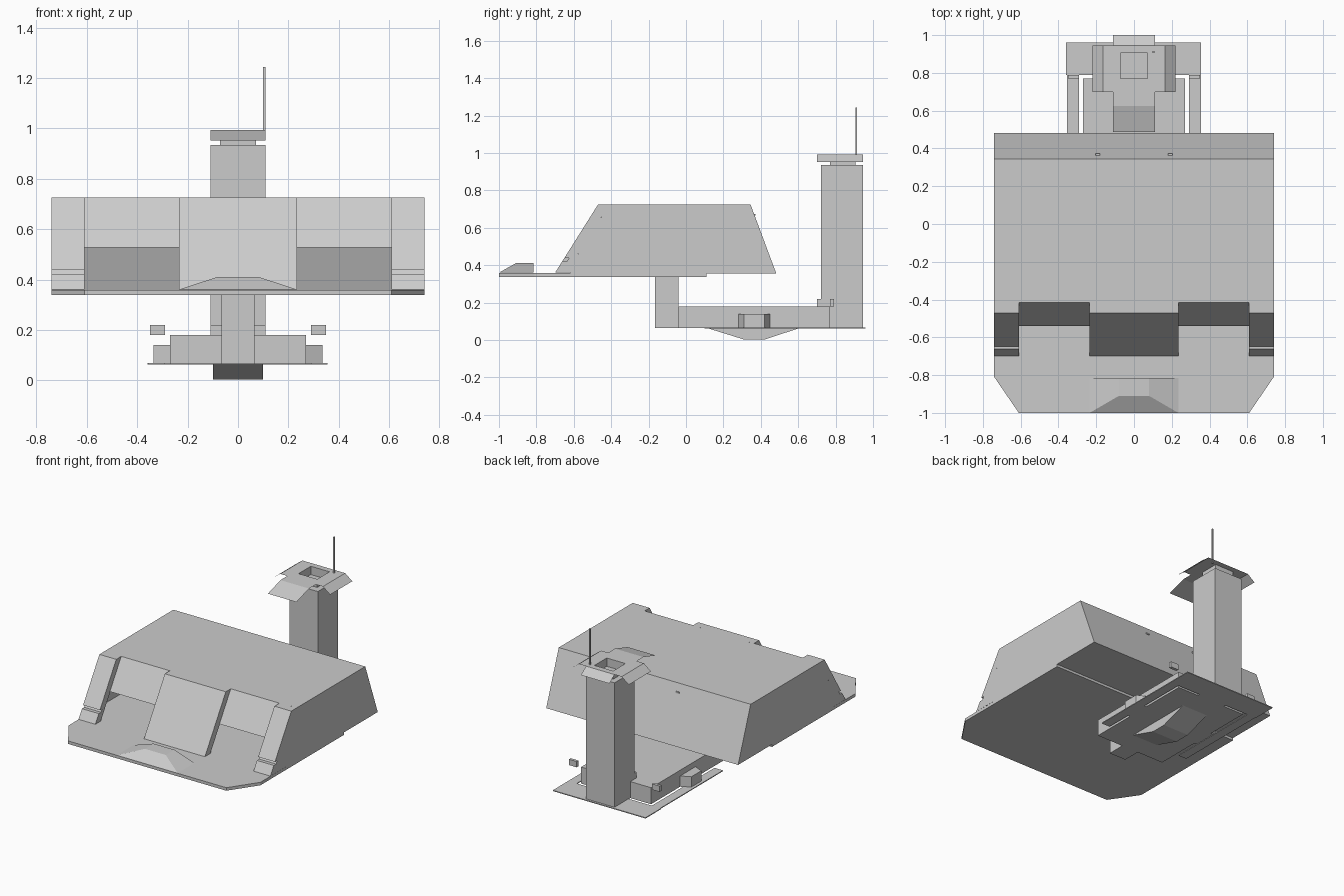
import bpy, bmesh
from mathutils import Vector

if "Cube" in bpy.data.objects:
    bpy.data.objects.remove(bpy.data.objects["Cube"])


def finish(name, bm):
    bmesh.ops.recalc_face_normals(bm, faces=bm.faces[:])
    me = bpy.data.meshes.new(name)
    bm.to_mesh(me)
    bm.free()
    ob = bpy.data.objects.new(name, me)
    bpy.context.collection.objects.link(ob)
    return ob


def sheet(name, polys):
    """Open surface made from a few polygons."""
    bm = bmesh.new()
    for p in polys:
        bm.faces.new([bm.verts.new(v) for v in p])
    bmesh.ops.remove_doubles(bm, verts=bm.verts[:], dist=0.0005)
    return finish(name, bm)


def prism(name, base, offset):
    """Solid made by moving a flat polygon along an offset."""
    bm = bmesh.new()
    f = bm.faces.new([bm.verts.new(v) for v in base])
    r = bmesh.ops.extrude_face_region(bm, geom=[f], use_keep_orig=True)
    vs = [g for g in r["geom"] if isinstance(g, bmesh.types.BMVert)]
    bmesh.ops.translate(bm, verts=vs, vec=Vector(offset))
    return finish(name, bm)


def box(name, x0, x1, y0, y1, z0, z1):
    return prism(name, [(x0, y0, z0), (x1, y0, z0), (x1, y1, z0), (x0, y1, z0)],
                 (0, 0, z1 - z0))


def side_prism(name, yz, x0, x1):
    return prism(name, [(x0, y, z) for y, z in yz], (x1 - x0, 0, 0))


def front_y(z):
    return -0.70 + (z - 0.36) * 0.63


def sloped_slab(name, x0, x1, z0, z1, near=0.0, far=0.06):
    side_prism(name, [(front_y(z0) + near, z0), (front_y(z1) + near, z1),
                      (front_y(z1) + far, z1), (front_y(z0) + far, z0)], x0, x1)


# Landing plate with chamfered front corners
prism("landing_plate", [(-0.61, -1, 0.338), (0.61, -1, 0.338), (0.74, -0.81, 0.338),
                        (0.74, 0.11, 0.338), (-0.74, 0.11, 0.338), (-0.74, -0.81, 0.338)],
      (0, 0, 0.021))

# Raised bump on the front lip, open at the back
a, b, c, d = (-0.235, -1, 0.36), (0.235, -1, 0.36), (0.235, -0.815, 0.36), (-0.235, -0.815, 0.36)
e, f, g, h = (-0.08, -0.91, 0.411), (0.08, -0.91, 0.411), (0.08, -0.815, 0.411), (-0.08, -0.815, 0.411)
sheet("lip_bump", [(a, b, f, e), (b, c, g, f), (d, a, e, h), (e, f, g, h)])

# Hollow hangar shell: roof, back wall, side walls and rear floor
W, T = 0.74, 0.725
sheet("hangar_shell", [
    [(-W, -0.41, T), (W, -0.41, T), (W, 0.345, T), (-W, 0.345, T)],
    [(-W, 0.345, T), (W, 0.345, T), (W, 0.483, 0.355), (-W, 0.483, 0.355)],
    [(-W, 0.483, 0.355), (W, 0.483, 0.355), (W, 0.11, 0.355), (-W, 0.11, 0.355)],
    *[[(s, -0.64, 0.36), (s, -0.41, T), (s, 0.345, T), (s, 0.483, 0.355), (s, 0.11, 0.355)]
      for s in (-W, W)]])

# Sloped front panels with two open bays
sloped_slab("centre_front_panel", -0.235, 0.235, 0.36, T)
for s, side in ((-1, "left"), (1, "right")):
    sloped_slab(side + "_front_pillar", s * 0.61, s * W, 0.44, T)
    sloped_slab(side + "_pillar_groove", s * 0.61, s * W, 0.42, 0.44, 0.025)
    sloped_slab(side + "_pillar_foot", s * 0.61, s * W, 0.36, 0.42)
    sloped_slab(side + "_bay_header", s * 0.235, s * 0.61, 0.527, T, 0.055, 0.065)
    box(side + "_rear_vent", s * 0.18, s * 0.205, 0.36, 0.372, 0.665, 0.675)

# Lower deck, neck and keel
box("neck", -0.065, 0.065, -0.165, -0.04, 0.065, 0.34)
box("lower_deck", -0.27, 0.27, -0.04, 0.77, 0.065, 0.18)
side_prism("keel", [(0.11, 0.065), (0.31, 0.003), (0.42, 0.003), (0.61, 0.065)], -0.1, 0.1)
for s, side in ((-1, "left"), (1, "right")):
    prism(side + "_deck_pod", [(s * 0.27, 0.28, 0.065), (s * 0.335, 0.31, 0.065),
                               (s * 0.335, 0.42, 0.065), (s * 0.27, 0.45, 0.065)],
          (0, 0, 0.075))
    box(side + "_walkway", s * 0.29, s * 0.355, 0.1, 0.80, 0.062, 0.068)
    box(side + "_marker", s * 0.29, s * 0.35, 0.77, 0.79, 0.18, 0.22)
box("rear_walkway", -0.36, 0.355, 0.79, 0.96, 0.062, 0.068)
box("tower_step", -0.11, 0.11, 0.70, 0.79, 0.065, 0.22)

# Control tower
box("tower", -0.11, 0.11, 0.722, 0.945, 0.065, 0.935)

# Tower roof with square opening and sloped awnings
R, L = 0.993, 0.951
x, y0, y1 = 0.165, 0.70, 0.945
hx, h0, h1 = 0.072, 0.77, 0.905
polys = [
    [(-x, y0, R), (x, y0, R), (x, h0, R), (-x, h0, R)],
    [(-x, h1, R), (x, h1, R), (x, y1, R), (-x, y1, R)],
    [(-0.11, 0.625, R), (0.11, 0.625, R), (0.11, y0, R), (-0.11, y0, R)],
    [(-0.11, 0.487, L), (0.11, 0.487, L), (0.11, 0.625, R), (-0.11, 0.625, R)],
    [(-0.11, y1, R), (0.11, y1, R), (0.11, 1.0, L), (-0.11, 1.0, L)]]
for s in (-1, 1):
    polys.append([(s * hx, h0, R), (s * x, h0, R), (s * x, h1, R), (s * hx, h1, R)])
    polys.append([(s * x, y0, R), (s * 0.22, y0, L), (s * 0.22, y1, L), (s * x, y1, R)])
sheet("tower_roof", polys)

# Walls of the roof opening
ring = [(-hx, h0), (hx, h0), (hx, h1), (-hx, h1)]
sheet("roof_opening", [[(*p, R), (*q, R), (*q, 0.935), (*p, 0.935)]
                       for p, q in zip(ring, ring[1:] + ring[:1])])

# Antenna
box("antenna", 0.099, 0.109, 0.905, 0.915, 0.985, 1.243)
